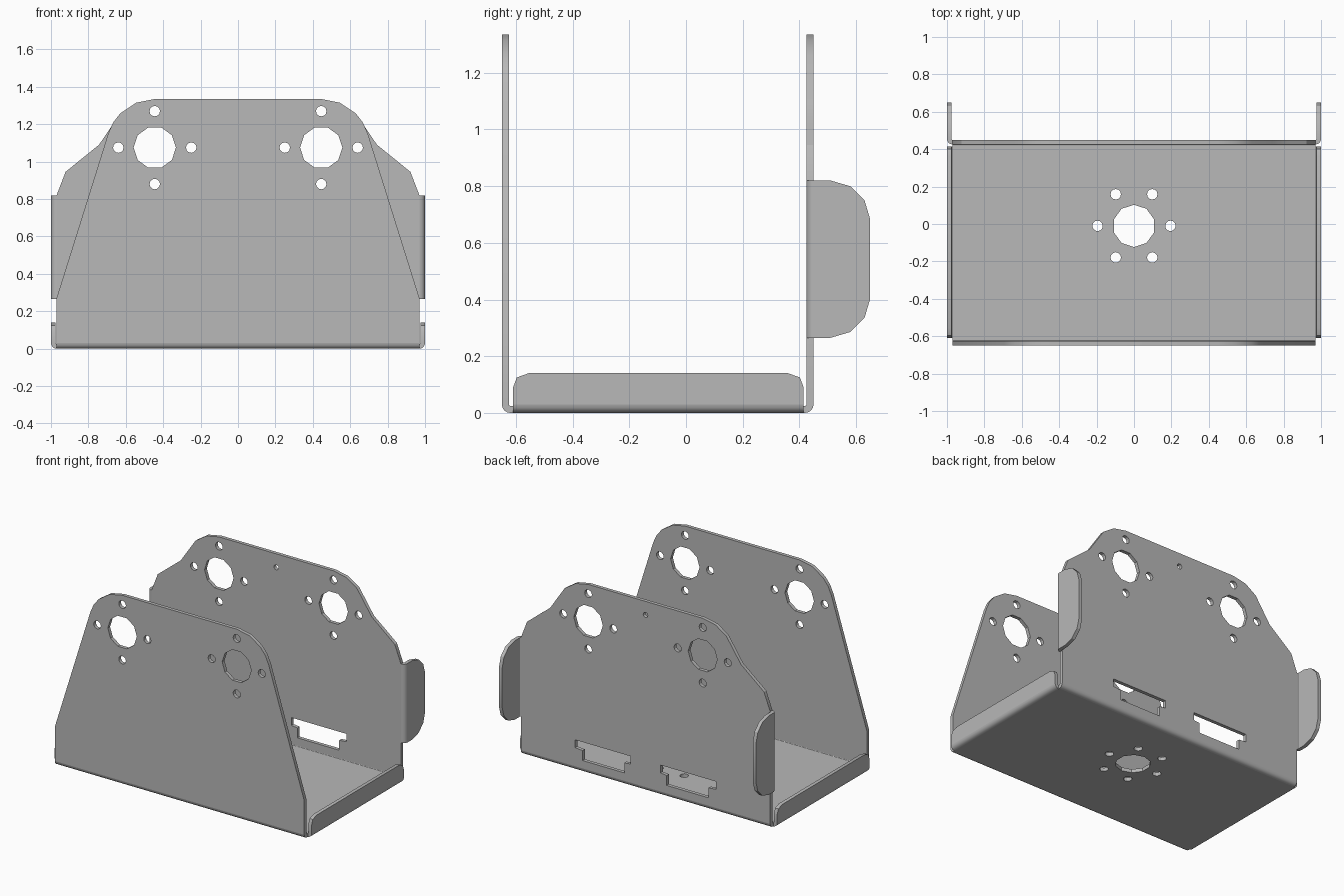
import bpy, bmesh
from math import sin, cos, pi, radians
from mathutils import Matrix, Vector

cube = bpy.data.objects.get("Cube")
if cube:
    bpy.data.objects.remove(cube, do_unlink=True)

T = 0.025            # sheet thickness
R = 0.03             # outer bend radius
X, Y, Z = Vector((1, 0, 0)), Vector((0, 1, 0)), Vector((0, 0, 1))

steel = bpy.data.materials.new("grey_sheet_metal")
steel.use_nodes = True
grey = (0.48, 0.48, 0.48, 1)
steel.diffuse_color = grey
steel.node_tree.nodes["Principled BSDF"].inputs["Base Color"].default_value = grey


def circle(cx, cy, r, n=12, turn=0):
    return [(cx + r * cos(2 * pi * i / n + turn), cy + r * sin(2 * pi * i / n + turn))
            for i in range(n)]


def mirrored(half):
    """Close a right-hand outline (bottom to top) with its left-hand copy."""
    return half + [(-x, y) for x, y in reversed(half)]


def sheet(name, outline, holes, u, v, centre, depth=T):
    """Flat plate with holes, drawn on axes u and v, thickened about centre."""
    curve = bpy.data.curves.new(name, 'CURVE')
    curve.dimensions = '2D'
    curve.fill_mode = 'BOTH'
    curve.extrude = depth / 2
    for loop in [outline] + holes:
        spline = curve.splines.new('POLY')
        spline.points.add(len(loop) - 1)
        for point, (a, b) in zip(spline.points, loop):
            point.co = (a, b, 0, 1)
        spline.use_cyclic_u = True
    temp = bpy.data.objects.new("temp_" + name, curve)
    bpy.context.collection.objects.link(temp)
    graph = bpy.context.evaluated_depsgraph_get()
    mesh = bpy.data.meshes.new_from_object(temp.evaluated_get(graph))
    bpy.data.objects.remove(temp, do_unlink=True)
    bpy.data.curves.remove(curve)
    # Place on its axes and weld the rims
    frame = Matrix((u, v, u.cross(v))).transposed().to_4x4()
    mesh.transform(Matrix.Translation(centre) @ frame)
    bm = bmesh.new()
    bm.from_mesh(mesh)
    bmesh.ops.remove_doubles(bm, verts=bm.verts, dist=0.0001)
    bmesh.ops.recalc_face_normals(bm, faces=bm.faces)
    bm.to_mesh(mesh)
    bm.free()
    mesh.materials.clear()
    mesh.materials.append(steel)
    mesh.name = name
    obj = bpy.data.objects.new(name, mesh)
    bpy.context.collection.objects.link(obj)
    bpy.ops.object.select_all(action='DESELECT')
    obj.select_set(True)
    bpy.context.view_layer.objects.active = obj
    bpy.ops.object.shade_smooth_by_angle(angle=radians(25))
    return obj


def bend(name, u, v, centre, length):
    """Quarter-round fold from direction u to direction v around centre."""
    arc = [i * pi / 8 for i in range(5)]
    ring = [(R * cos(a), R * sin(a)) for a in arc]
    ring += [((R - T) * cos(a), (R - T) * sin(a)) for a in reversed(arc)]
    return sheet(name, ring, [], u, v, centre, length)


# Shared motor hole pattern and rounded shoulder of both upright plates
HX, HZ, SR = 0.445, 1.075, 0.26
mount_holes = []
for s in (-1, 1):
    mount_holes.append(circle(s * HX, HZ, 0.113, 10))
    for dx, dz in ((1, 0), (-1, 0), (0, 1), (0, -1)):
        mount_holes.append(circle(s * HX + dx * 0.195, HZ + dz * 0.195, 0.028))


def shoulder(*angles):
    return [(HX + SR * cos(radians(a)), HZ + SR * sin(radians(a))) for a in angles]


# Front plate
front = [(0.97, R), (0.97, 0.27)] + shoulder(17, 31, 45, 67.5, 90)
sheet("front_plate", mirrored(front), mount_holes, X, Z, (0, -0.65 + T / 2, 0))

# Back plate with cable slots and a small centre hole
back = [(0.97, R), (0.97, 0.82), (0.922, 0.945), (0.83, 1.02), (0.743, 1.09)]
back += shoulder(45, 67.5, 90)
slot = [(0.165, 0.085), (0.49, 0.085), (0.49, 0.155), (0.547, 0.16),
        (0.547, 0.215), (0.117, 0.215), (0.117, 0.16), (0.165, 0.155)]
slots = [slot, [(-x, z) for x, z in slot]]
sheet("back_plate", mirrored(back), mount_holes + slots + [circle(0, 1.24, 0.018)],
      X, Z, (0, 0.45 - T / 2, 0))

# Base plate with a centre bore and a ring of six screw holes
base = [(-0.97, -0.62), (0.97, -0.62), (0.97, 0.42), (-0.97, 0.42)]
bore = [circle(0, -0.01, 0.113, 10, pi / 2)]
bore += [circle(x, y - 0.01, 0.028) for x, y in circle(0, 0, 0.195, 6)]
sheet("base_plate", base, bore, X, Y, (0, 0, T / 2))

# Folds joining the base to the upright plates
bend("front_fold", -Y, -Z, (0, -0.62, R), 1.94)
bend("back_fold", Y, -Z, (0, 0.42, R), 1.94)

# Side lips of the base and side wings of the back plate
lip = [(-0.61, R), (0.415, R), (0.415, 0.09), (0.402, 0.125), (0.36, 0.14),
       (-0.555, 0.14), (-0.597, 0.125), (-0.61, 0.09)]
WZ = 0.5425
wing = [(0.45, 0.2775), (0.51, 0.2775), (0.58, 0.257), (0.63, 0.207), (0.65, 0.14)]
wing = [(y, WZ - h) for y, h in wing] + [(y, WZ + h) for y, h in reversed(wing)]
for s, side in ((1, "left"), (-1, "right")):
    sheet(side + "_lip", lip, [], Y, Z, (s * (1 - T / 2), 0, 0))
    bend(side + "_lip_fold", s * X, -Z, (s * 0.97, -0.0975, R), 1.025)
    sheet(side + "_wing", wing, [], Y, Z, (s * (1 - T / 2), 0, 0))
    bend(side + "_wing_fold", s * X, -Y, (s * 0.97, 0.45 + R - T, WZ), 0.555)
